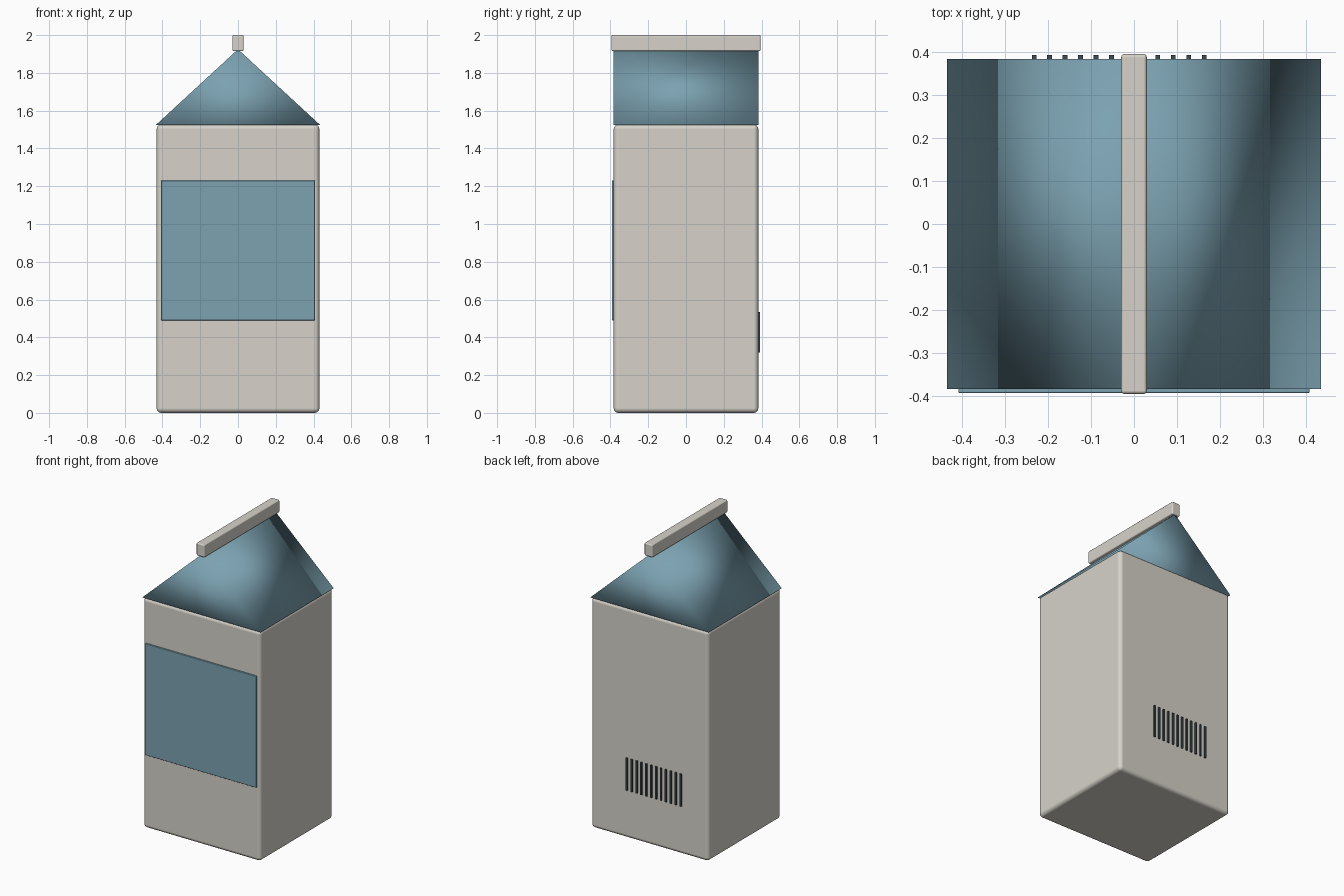
import bpy, bmesh, math

if "Cube" in bpy.data.objects:
    bpy.data.objects.remove(bpy.data.objects["Cube"])


def material(name, color):
    m = bpy.data.materials.new(name)
    m.diffuse_color = (*color, 1)
    m.use_nodes = True
    m.node_tree.nodes["Principled BSDF"].inputs["Base Color"].default_value = m.diffuse_color
    return m


CARD = material("card", (0.68, 0.65, 0.59))
BLUE = material("blue", (0.20, 0.36, 0.44))
DARK = material("dark", (0.05, 0.07, 0.08))


def box(name, lo, hi, mat, bevel=0.0, segments=3):
    size = [b - a for a, b in zip(lo, hi)]
    center = [(a + b) / 2 for a, b in zip(lo, hi)]
    bpy.ops.mesh.primitive_cube_add(size=1, location=center)
    o = bpy.context.object
    o.name = name
    o.scale = size
    bpy.ops.object.transform_apply(location=False, rotation=False, scale=True)
    o.data.materials.append(mat)
    if bevel:
        bpy.ops.object.shade_smooth_by_angle(angle=math.radians(40))
        mod = o.modifiers.new("Bevel", "BEVEL")
        mod.width = bevel
        mod.segments = segments
        mod.harden_normals = True
    return o


# Carton body
box("body", (-0.431, -0.383, 0), (0.431, 0.383, 1.527), CARD, 0.025, 4)

# Gable roof: a softly shaded triangular prism
bm = bmesh.new()
profile = [(-0.434, 1.525), (0.434, 1.525), (0, 1.925)]
face = bm.faces.new([bm.verts.new((x, -0.383, z)) for x, z in profile])
ext = bmesh.ops.extrude_face_region(bm, geom=[face], use_keep_orig=True)
verts = [g for g in ext["geom"] if isinstance(g, bmesh.types.BMVert)]
bmesh.ops.translate(bm, verts=verts, vec=(0, 0.766, 0))
bmesh.ops.recalc_face_normals(bm, faces=bm.faces)
for f in bm.faces:
    f.smooth = True
mesh = bpy.data.meshes.new("gable_roof")
bm.to_mesh(mesh)
bm.free()
mesh.materials.append(BLUE)
roof = bpy.data.objects.new("gable_roof", mesh)
bpy.context.collection.objects.link(roof)

# Sealed fin along the ridge
box("top_fin", (-0.03, -0.395, 1.915), (0.03, 0.395, 2.0), CARD, 0.008)

# Front label panel
box("front_label", (-0.408, -0.393, 0.49), (0.408, -0.373, 1.23), BLUE, 0.004, 2)

# Row of thin printed bars on the back
for i in range(12):
    x = -0.232 + i * 0.0359
    box(f"back_bar_{i + 1}", (x - 0.0055, 0.381, 0.32), (x + 0.0055, 0.393, 0.535), DARK)
